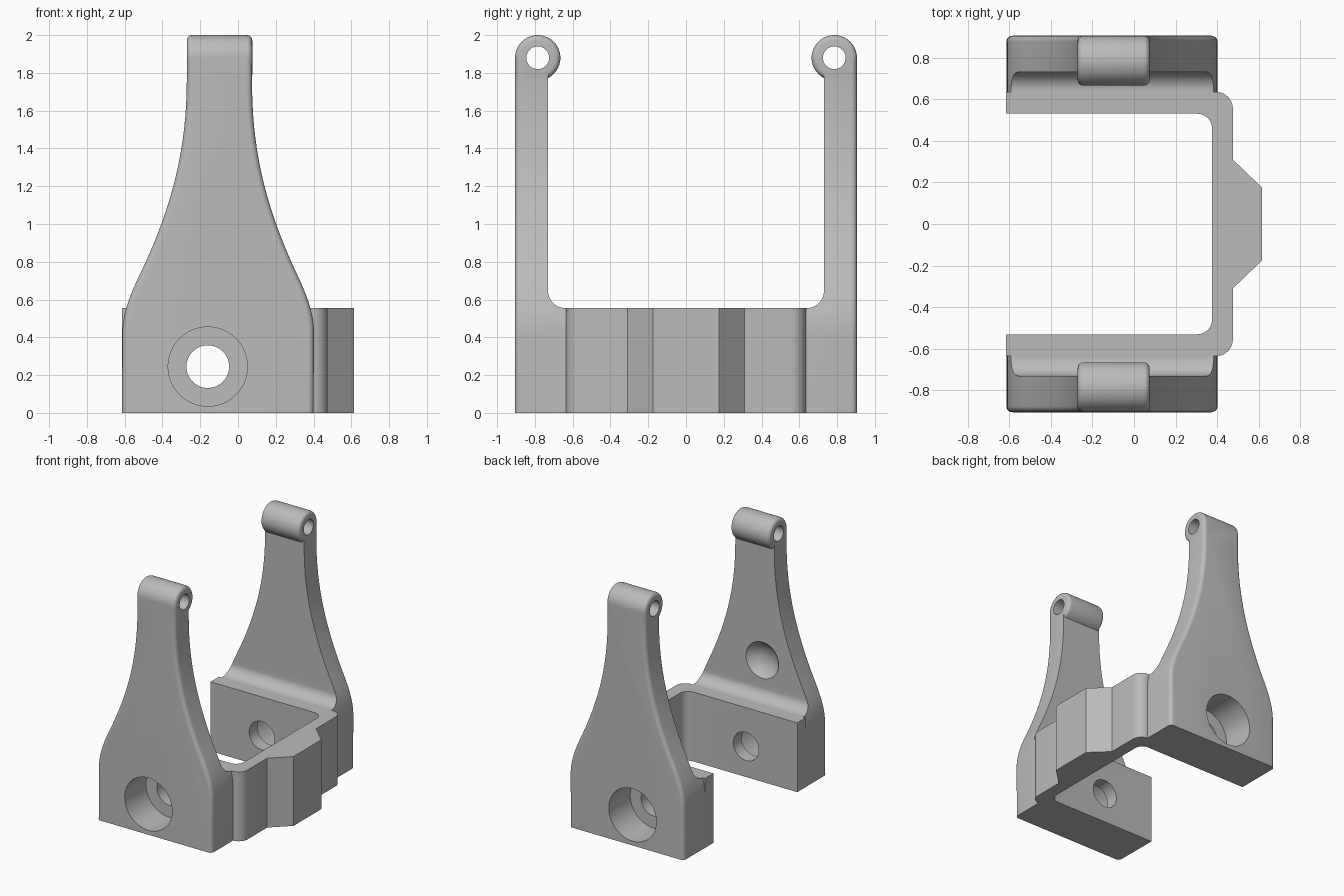
import bpy, bmesh
from math import sin, cos, pi, radians
from mathutils import Vector
from mathutils.geometry import interpolate_bezier

cube = bpy.data.objects.get("Cube")
if cube:
    bpy.data.objects.remove(cube, do_unlink=True)

steel = bpy.data.materials.new("mid_grey")
steel.use_nodes = True
GREY = (0.5, 0.5, 0.5, 1)
steel.diffuse_color = GREY
steel.node_tree.nodes["Principled BSDF"].inputs["Base Color"].default_value = GREY


def arc(cx, cy, r, start, end, n=10):
    angles = [radians(start + (end - start) * i / n) for i in range(n + 1)]
    return [(cx + r * cos(a), cy + r * sin(a)) for a in angles]


def circle(cx, cy, r, n=56):
    return arc(cx, cy, r, 0, 360, n)[:-1]


def prism(name, points, axis, lo, hi, round_ends=(), radius=0.03):
    """Extrude a 2D outline along an axis, optionally rounding its end rims."""
    def place(u, v, t):
        return {"x": (t, u, v), "y": (u, t, v), "z": (u, v, t)}[axis]
    bm = bmesh.new()
    low = [bm.verts.new(place(u, v, lo)) for u, v in points]
    high = [bm.verts.new(place(u, v, hi)) for u, v in points]
    ends = {lo: bm.faces.new(low), hi: bm.faces.new(high)}
    for i in range(len(points)):
        j = (i + 1) % len(points)
        bm.faces.new((low[i], low[j], high[j], high[i]))
    bmesh.ops.recalc_face_normals(bm, faces=bm.faces[:])
    rims = [e for t in round_ends for e in ends[t].edges]
    if rims:
        bmesh.ops.bevel(bm, geom=rims, offset=radius, segments=5, profile=0.5,
                        affect="EDGES", clamp_overlap=False)
    return make_object(name, bm)


def make_object(name, bm):
    mesh = bpy.data.meshes.new(name)
    bm.to_mesh(mesh)
    bm.free()
    mesh.materials.append(steel)
    obj = bpy.data.objects.new(name, mesh)
    bpy.context.collection.objects.link(obj)
    return obj


def combine(target, other, operation):
    """Apply a boolean and remove the second object."""
    mod = target.modifiers.new("combine", "BOOLEAN")
    mod.operation, mod.object, mod.solver = operation, other, "EXACT"
    graph = bpy.context.evaluated_depsgraph_get()
    graph.update()
    mesh = bpy.data.meshes.new_from_object(target.evaluated_get(graph))
    target.modifiers.clear()
    target.data = mesh
    bpy.data.objects.remove(other, do_unlink=True)


# U-shaped bracket with rounded corners and a tapered boss
outer = [(-0.615, 0.635)] + arc(0.395, 0.555, 0.08, 90, 0) + [(0.475, 0.31), (0.615, 0.175)]
inner = [(-0.615, 0.53)] + arc(0.305, 0.46, 0.07, 90, 0)
outer += [(x, -y) for x, y in reversed(outer)]
inner += [(x, -y) for x, y in reversed(inner)]
frame = prism("yoke_frame", outer + inner[::-1], "z", 0, 0.555)

# Flared arm outline: half width against height
flare = interpolate_bezier(Vector((0.507, 0.42)), Vector((0.507, 0.56)),
                           Vector((0.44, 0.68)), Vector((0.385, 0.8)), 14)
flare += interpolate_bezier(Vector((0.385, 0.8)), Vector((0.27, 1.06)),
                            Vector((0.173, 1.35)), Vector((0.173, 1.75)), 20)[1:]
half = [(0.507, -0.1)] + [(p.x, p.y) for p in flare] + [(0.173, 1.95)]


def centre(z):
    return -0.107 + 0.005 * z


outline = [(centre(z) + w, z) for w, z in half]
outline += [(centre(z) - w, z) for w, z in reversed(half)]

# Arm side section: thick foot, concave fillet, thin upright
section = [(0.95, 0), (0.95, 1.88), (0.73, 1.88)]
section += arc(0.64, 0.645, 0.09, 0, -90) + [(0.58, 0.555), (0.58, 0)]

for side, s in (("front", -1), ("back", 1)):
    arm = prism(side + "_arm", outline, "y", s * 0.6, s * 0.905, (s * 0.905,))
    slab = prism("section", [(s * y, z) for y, z in section], "x", -1, 1)
    combine(arm, slab, "INTERSECT")
    barrel = prism("barrel", circle(s * 0.785, 1.88, 0.12), "x",
                   -0.271, 0.0755, (-0.271, 0.0755), 0.028)
    combine(arm, barrel, "UNION")
    combine(frame, arm, "UNION")

# Pivot holes, mounting holes and outer counterbores
for s in (-1, 1):
    combine(frame, prism("pivot_hole", circle(s * 0.785, 1.88, 0.06), "x", -1, 1), "DIFFERENCE")
    combine(frame, prism("mount_hole", circle(-0.16, 0.245, 0.113), "y", s * 0.4, s), "DIFFERENCE")
    combine(frame, prism("counterbore", circle(-0.16, 0.245, 0.21), "y", s * 0.635, s), "DIFFERENCE")

# Shallow round dimple on the inside of the front arm
bm = bmesh.new()
bmesh.ops.create_uvsphere(bm, u_segments=48, v_segments=32, radius=0.185)
bmesh.ops.translate(bm, verts=bm.verts[:], vec=(-0.165, -0.615, 0.86))
combine(frame, make_object("dimple", bm), "DIFFERENCE")

# Smooth curved faces, sharp edges kept
bpy.ops.object.select_all(action="DESELECT")
frame.select_set(True)
bpy.context.view_layer.objects.active = frame
bpy.ops.object.shade_smooth_by_angle(angle=radians(30))
